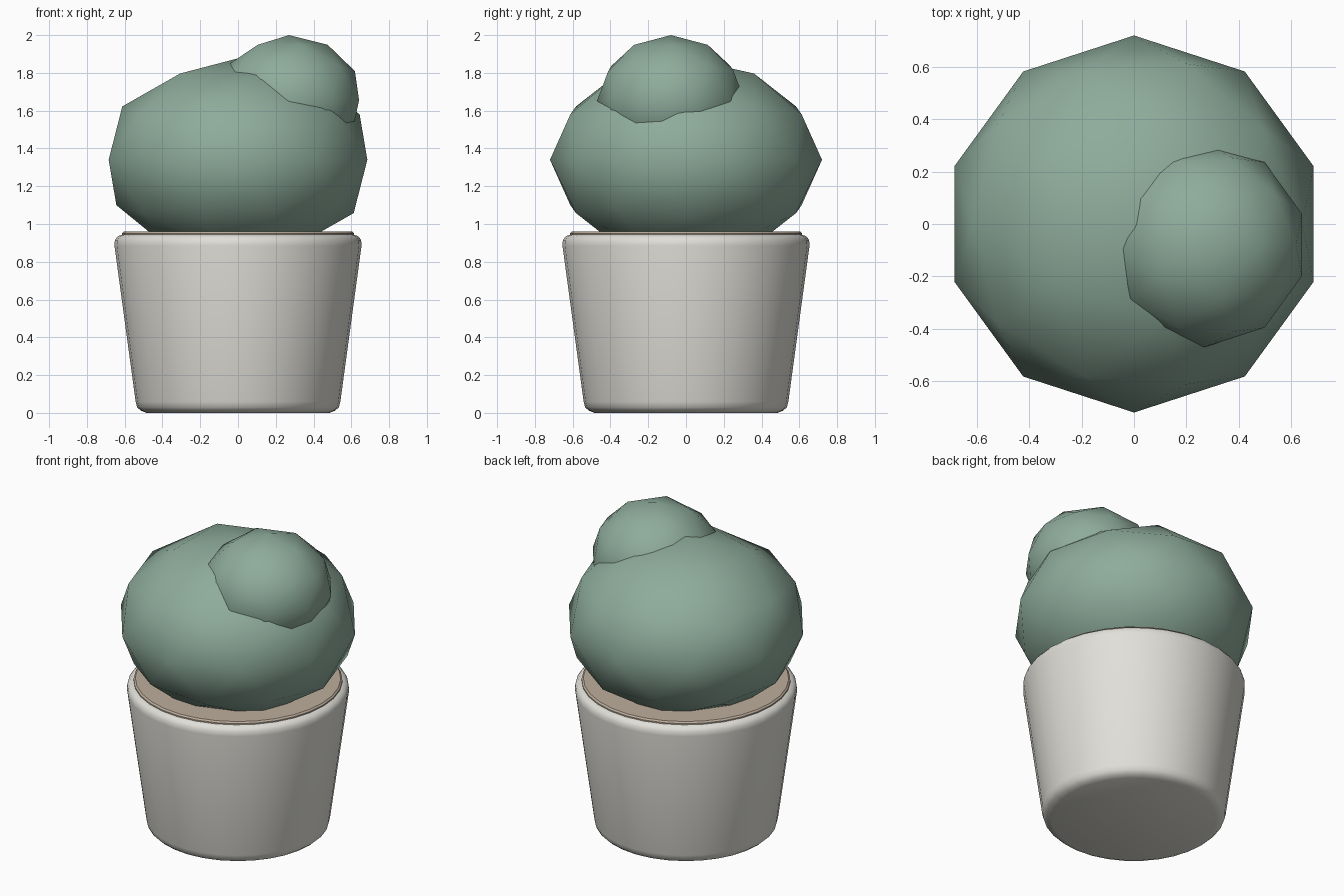
import bpy
import bmesh
import math

cube = bpy.data.objects.get("Cube")
if cube:
    bpy.data.objects.remove(cube, do_unlink=True)


def make_material(name, colour):
    mat = bpy.data.materials.new(name)
    mat.use_nodes = True
    mat.diffuse_color = (*colour, 1)
    bsdf = next(n for n in mat.node_tree.nodes if n.type == 'BSDF_PRINCIPLED')
    bsdf.inputs["Base Color"].default_value = (*colour, 1)
    return mat


def finish(name, bm, mat, angle):
    bmesh.ops.recalc_face_normals(bm, faces=bm.faces)
    mesh = bpy.data.meshes.new(name)
    bm.to_mesh(mesh)
    bm.free()
    mesh.materials.append(mat)
    mesh.shade_smooth()
    mesh.set_sharp_from_angle(angle=math.radians(angle))
    obj = bpy.data.objects.new(name, mesh)
    bpy.context.collection.objects.link(obj)
    return obj


def lathe(name, profile, mat, sides=32):
    """Turn (radius, height) points about z and cap both ends."""
    bm = bmesh.new()
    rings = []
    for r, z in profile:
        angles = [math.tau * i / sides for i in range(sides)]
        rings.append([bm.verts.new((r * math.cos(a), r * math.sin(a), z))
                      for a in angles])
    for low, high in zip(rings, rings[1:]):
        for i in range(sides):
            j = (i + 1) % sides
            bm.faces.new((low[i], low[j], high[j], high[i]))
    bm.faces.new(rings[0][::-1])
    bm.faces.new(rings[-1])
    return finish(name, bm, mat, 40)


def lobe(name, centre, radius, half_height, mat):
    """Squashed low-poly ball with soft shading."""
    bm = bmesh.new()
    bmesh.ops.create_icosphere(bm, subdivisions=2, radius=1)
    bmesh.ops.scale(bm, vec=(radius, radius, half_height), verts=bm.verts)
    obj = finish(name, bm, mat, 180)
    obj.location = centre
    return obj


green = make_material("cactus green", (0.27, 0.41, 0.33))
ceramic = make_material("pale ceramic", (0.75, 0.74, 0.69))
sand = make_material("sandy soil", (0.51, 0.42, 0.33))

# Tapered pot with rounded foot and rim
lathe("pot", [(0.485, 0), (0.515, 0.012), (0.534, 0.03), (0.542, 0.06),
              (0.654, 0.885), (0.652, 0.915), (0.637, 0.935),
              (0.61, 0.945), (0.58, 0.945), (0.57, 0.9)], ceramic)

# Soil disc just proud of the rim
lathe("soil", [(0.58, 0.905), (0.615, 0.935), (0.615, 0.951),
               (0.605, 0.96)], sand)

# Cactus body and its offshoot
lobe("cactus_body", (0, 0, 1.34), 0.72, 0.537, green)
lobe("cactus_offshoot", (0.27, -0.08, 1.655), 0.39, 0.345, green)
